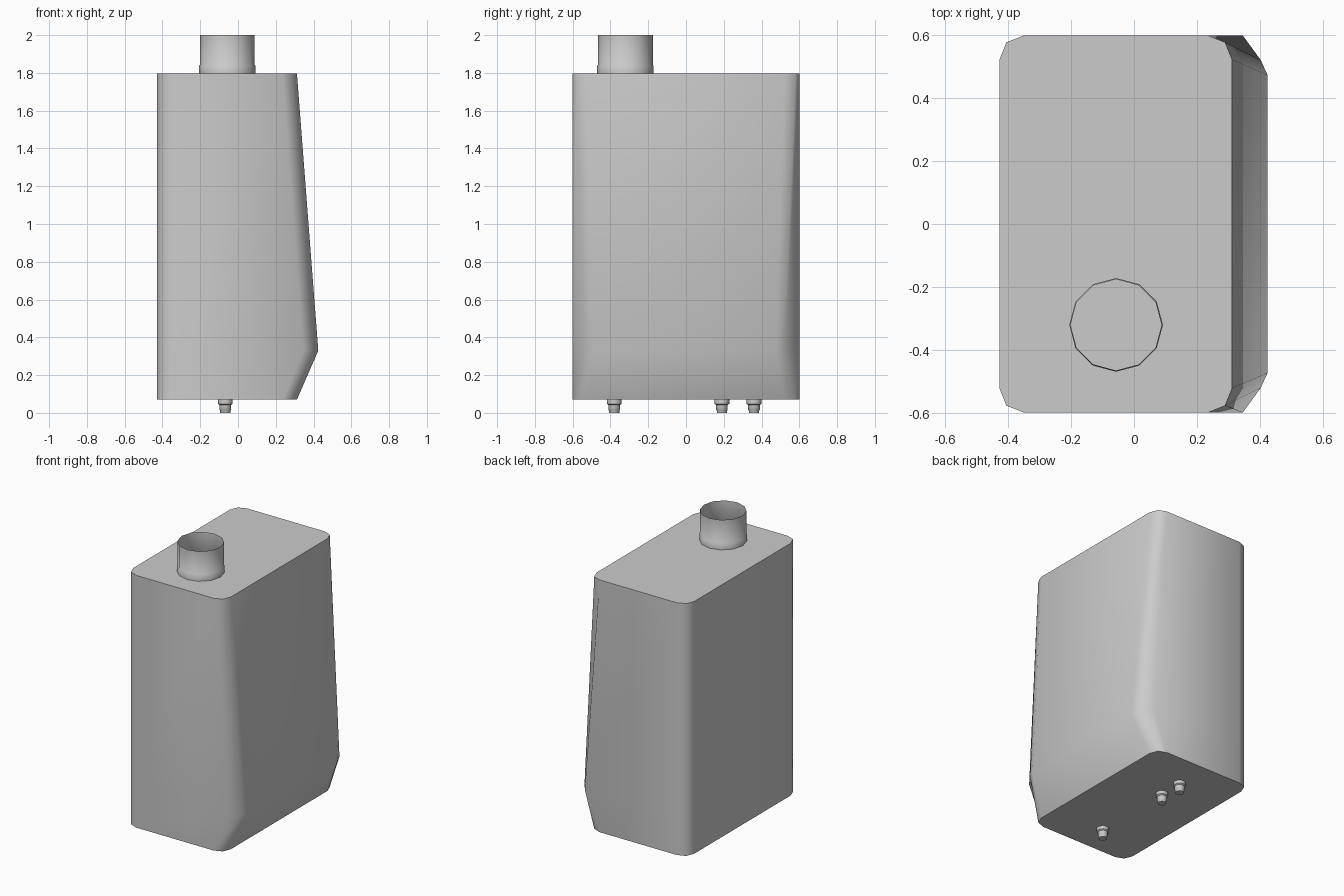
import bpy, math

if "Cube" in bpy.data.objects:
    bpy.data.objects.remove(bpy.data.objects["Cube"])


def make_object(name, verts, faces):
    mesh = bpy.data.meshes.new(name)
    mesh.from_pydata(verts, [], faces)
    obj = bpy.data.objects.new(name, mesh)
    bpy.context.collection.objects.link(obj)
    bpy.ops.object.select_all(action='DESELECT')
    obj.select_set(True)
    bpy.context.view_layer.objects.active = obj
    bpy.ops.object.mode_set(mode='EDIT')
    bpy.ops.mesh.select_all(action='SELECT')
    bpy.ops.mesh.normals_make_consistent(inside=False)
    bpy.ops.object.mode_set(mode='OBJECT')
    bpy.ops.object.shade_smooth_by_angle(angle=math.radians(50))
    return obj


def bridge(rings, n):
    return [(r * n + i, r * n + (i + 1) % n, (r + 1) * n + (i + 1) % n, (r + 1) * n + i)
            for r in range(rings - 1) for i in range(n)]


def lathe(name, x, y, profile, n=12, cap=False):
    verts = [(x + r * math.cos(2 * math.pi * i / n), y + r * math.sin(2 * math.pi * i / n), z)
             for r, z in profile for i in range(n)]
    faces = bridge(len(profile), n)
    if cap:
        faces += [tuple(range(n)), tuple(range(len(verts) - n, len(verts)))]
    return make_object(name, verts, faces)


# Body: three rounded-rectangle sections, the right side bulging near the base
left = [(-0.35, 0.6), (-0.406, 0.578), (-0.428, 0.523)]
narrow = [(0.312, 0.523), (0.29, 0.578), (0.235, 0.6)]
wide = [(0.425, 0.474), (0.403, 0.522), (0.346, 0.6)]
verts = []
for right, z in ((narrow, 0.07), (wide, 0.33), (narrow, 1.797)):
    half = right + left
    loop = half + [(x, -y) for x, y in reversed(half)]
    verts += [(x, y, z) for x, y in loop]
n = len(verts) // 3
make_object("tank_body", verts,
            bridge(3, n) + [tuple(range(n)), tuple(range(2 * n, 3 * n))])

# Open pipe with a slightly wider collar
lathe("top_pipe", -0.057, -0.321,
      [(0.149, 1.797), (0.149, 1.838), (0.145, 1.843), (0.145, 2.0)])

# Stepped nozzles underneath
for i, y in enumerate((-0.38, 0.19, 0.36)):
    lathe(f"nozzle_{i + 1}", -0.067, y,
          [(0.039, 0.07), (0.039, 0.048), (0.031, 0.042), (0.031, 0.016),
           (0.027, 0.012), (0.027, 0.0)], cap=True)
